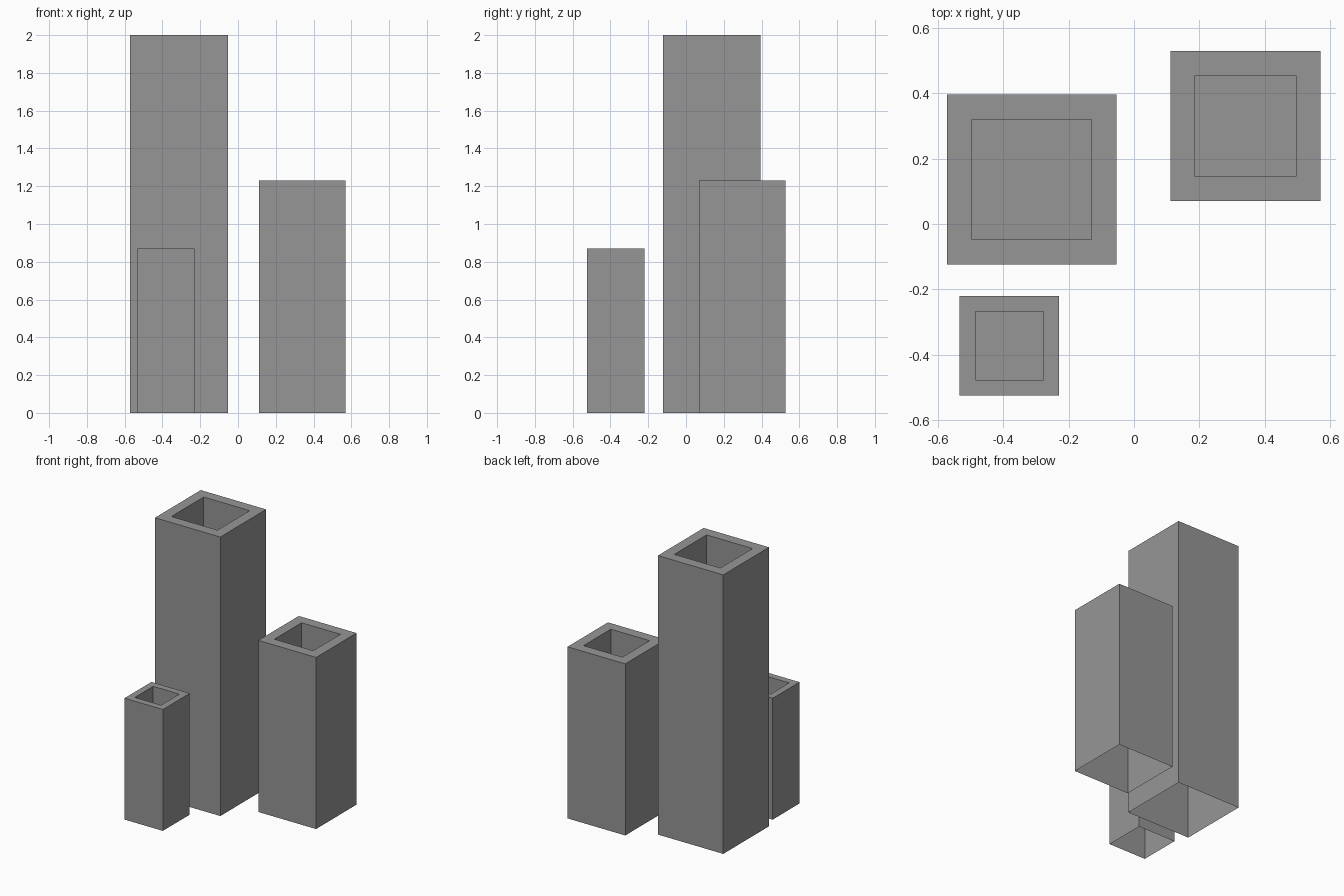
import bpy
import bmesh
from mathutils import Matrix, Vector

default = bpy.data.objects.get("Cube")
if default:
    bpy.data.objects.remove(default, do_unlink=True)

# Single grey finish
grey = bpy.data.materials.new("mid grey")
grey.use_nodes = True
colour = (0.305, 0.305, 0.305, 1)
grey.diffuse_color = colour
grey.node_tree.nodes["Principled BSDF"].inputs["Base Color"].default_value = colour


def tower(name, x, y, side, height, rim, depth):
    """Square shell, open underneath, with a square well sunk in its top."""
    bm = bmesh.new()
    bmesh.ops.create_cube(bm, size=1, matrix=Matrix.Translation((0, 0, 0.5)))
    bmesh.ops.scale(bm, vec=(side, side, height), verts=bm.verts)

    # Open base
    base = [f for f in bm.faces if f.normal.z < -0.5]
    bmesh.ops.delete(bm, geom=base, context='FACES_ONLY')

    # Rim and sunken well
    top = next(f for f in bm.faces if f.normal.z > 0.5)
    bmesh.ops.inset_region(bm, faces=[top], thickness=rim)
    floor = bmesh.ops.extrude_discrete_faces(bm, faces=[top])["faces"][0]
    bmesh.ops.translate(bm, vec=Vector((0, 0, -depth)), verts=floor.verts)

    mesh = bpy.data.meshes.new(name)
    bm.to_mesh(mesh)
    bm.free()
    mesh.materials.append(grey)
    obj = bpy.data.objects.new(name, mesh)
    obj.location = (x, y, 0)
    bpy.context.collection.objects.link(obj)
    return obj


tower("tall_tower", -0.313, 0.136, 0.518, 2.0, 0.108, 0.4)
tower("middle_tower", 0.341, 0.299, 0.458, 1.23, 0.106, 0.35)
tower("short_tower", -0.381, -0.372, 0.304, 0.87, 0.068, 0.25)
